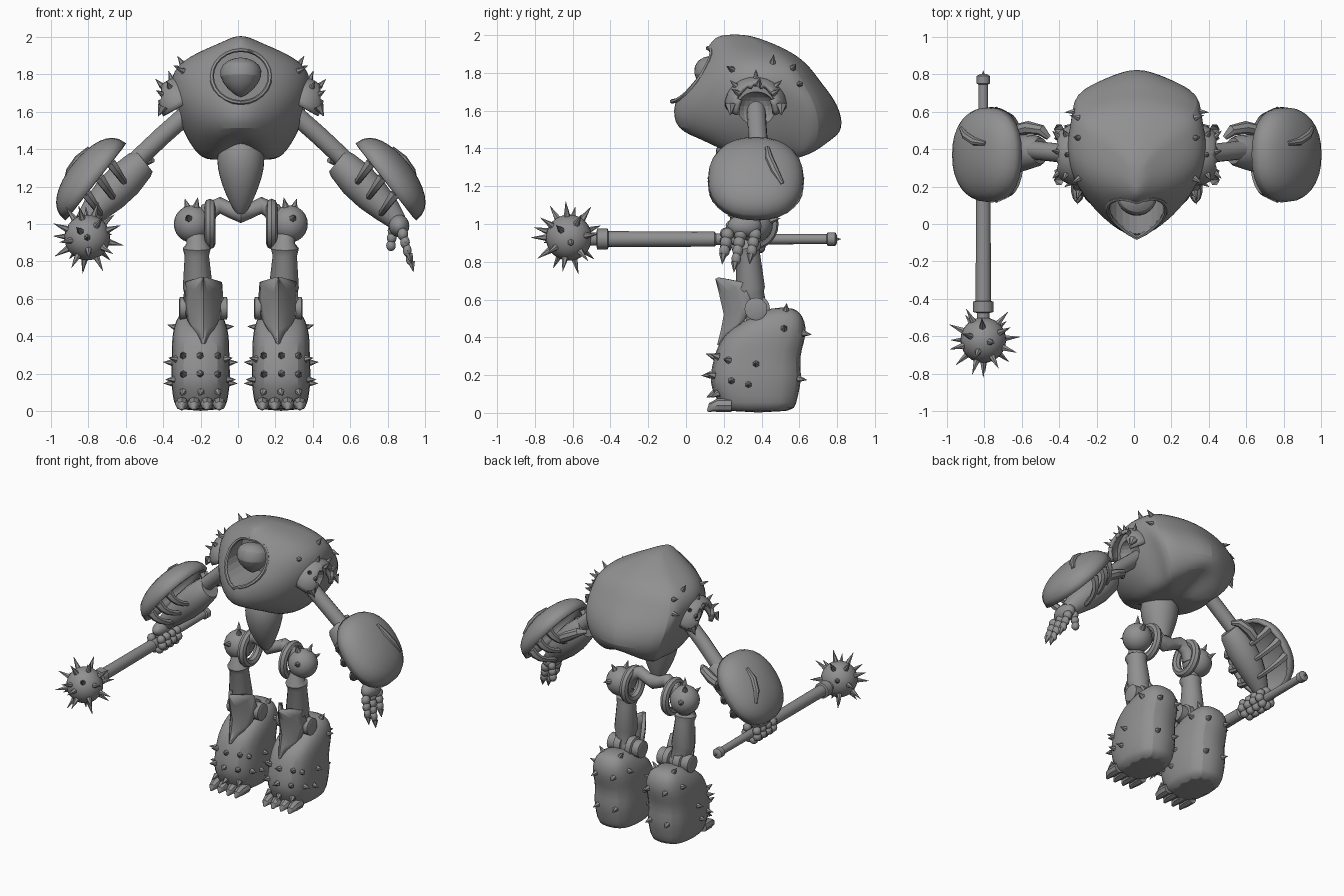
import bpy, bmesh, math
from mathutils import Vector as V, Matrix
from mathutils.bvhtree import BVHTree

if "Cube" in bpy.data.objects:
    bpy.data.objects.remove(bpy.data.objects["Cube"])

grey = bpy.data.materials.new("stone_grey")
grey.diffuse_color = (0.28, 0.28, 0.28, 1)
grey.use_nodes = True
grey.node_tree.nodes["Principled BSDF"].inputs["Base Color"].default_value = grey.diffuse_color
CENTRE_X = 0.015
new = bmesh.new


def make(name, bm, mirror=False, subsurf=0, solid=0):
    bmesh.ops.recalc_face_normals(bm, faces=bm.faces)
    me = bpy.data.meshes.new(name)
    bm.to_mesh(me)
    me.materials.append(grey)
    ob = bpy.data.objects.new(name, me)
    bpy.context.collection.objects.link(ob)
    ob.location.x = CENTRE_X
    if solid:
        m = ob.modifiers.new("thickness", 'SOLIDIFY')
        m.thickness, m.offset = solid, -1
    if subsurf:
        m = ob.modifiers.new("smooth", 'SUBSURF')
        m.levels = m.render_levels = subsurf
    if mirror:
        ob.modifiers.new("mirror", 'MIRROR')
    return ob


def loft(bm, rings, closed=False):
    rs = [[bm.verts.new(p) for p in r] for r in rings]
    n = len(rs[0])
    for a, b in list(zip(rs, rs[1:])) + ([(rs[-1], rs[0])] if closed else []):
        for i in range(n):
            j = (i + 1) % n
            bm.faces.new((a[i], a[j], b[j], b[i]))
    if not closed:
        bm.faces.new(rs[0])
        bm.faces.new(rs[-1])
    return bm


def tube(bm, pts, radii, ref=(0, 1, 0), seg=12, closed=False):
    pts, n, rings = [V(p) for p in pts], len(pts), []
    for i, p in enumerate(pts):
        a = pts[(i - 1) % n] if closed else pts[max(i - 1, 0)]
        b = pts[(i + 1) % n] if closed else pts[min(i + 1, n - 1)]
        t = (b - a).normalized()
        u = V(ref).cross(t).normalized()
        w = t.cross(u)
        r = radii[i] if isinstance(radii, (list, tuple)) else radii
        rings.append([p + r * (math.cos(k * math.tau / seg) * u + math.sin(k * math.tau / seg) * w)
                      for k in range(seg)])
    return loft(bm, rings, closed)


def ball(bm, c, r, u=20, v=12):
    r = r if isinstance(r, tuple) else (r, r, r)
    bmesh.ops.create_uvsphere(bm, u_segments=u, v_segments=v, radius=1,
                              matrix=Matrix.Translation(c) @ Matrix.Diagonal((*r, 1)))
    return bm


def spike(bm, base, d, length=0.05, r=0.018):
    d = V(d).normalized()
    m = Matrix.Translation(V(base) + d * (length / 2 - 0.01)) @ d.to_track_quat('Z', 'Y').to_matrix().to_4x4()
    bmesh.ops.create_cone(bm, segments=6, radius1=r, radius2=0.001, depth=length, matrix=m)


def power(c, e):
    return math.copysign(abs(c) ** e, c)


def dome(c, axis, long, rl, rs, depth, square=1.0, blunt=1.0, notch=False):
    bm = new()
    bmesh.ops.create_uvsphere(bm, u_segments=28, v_segments=16, radius=1)
    bmesh.ops.delete(bm, geom=[v for v in bm.verts if v.co.z < -0.02
                               or (notch and v.co.x > .35 and abs(v.co.y) < .5)], context='VERTS')
    for v in bm.verts:
        r = math.hypot(v.co.x, v.co.y)
        if r > 1e-4:
            v.co.x, v.co.y = r * power(v.co.x / r, square), r * power(v.co.y / r, square)
        v.co.z = power(v.co.z, blunt)
    cols = Matrix((V(long) * rl, V((0, rs, 0)), V(axis) * depth)).transposed()
    bmesh.ops.transform(bm, matrix=Matrix.Translation(c) @ cols.to_4x4(), verts=bm.verts)
    return bm


def surface(bm):
    bmesh.ops.recalc_face_normals(bm, faces=bm.faces)
    bm.normal_update()
    return BVHTree.FromBMesh(bm)


def spikes_on(bm, tree, rays, length, r):
    for o, d in rays:
        p, n, *_ = tree.ray_cast(V(o), V(d))
        if p:
            spike(bm, p, n if n.dot(V(d)) < 0 else -n, length, r)


# Body: heart-shaped sections (z, half width, front y, back y), notched behind the arms lower down
front = [(0, -.02), (.38, .06), (.74, .2), (.99, .39), (1.05, .58)]
low = front + [(.91, .76), (1.04, .88), (.5, .97), (0, 1.04)]
high = front + [(1.0, .74), (.92, .88), (.5, .97), (0, 1.02)]
rows = [(1.325, .17, .19, .65), (1.385, .24, .1, .75), (1.5, .305, -.07, .825), (1.64, .355, -.075, .79),
        (1.75, .365, -.01, .71), (1.84, .34, .05, .65), (1.91, .24, .1, .56), (1.965, .11, .13, .44),
        (2.005, .03, .18, .32)]
rings = []
for z, hw, y0, y1 in rows:
    half = low if z < 1.7 else high
    lift = .13 if z < 1.35 else .07 if z < 1.4 else 0
    rings.append([V((u * hw, y0 + (y1 - y0) * v, z + lift * max(0, 1 - abs(u * hw) / .13)))
                  for u, v in half + [(-u, v) for u, v in half[-2:0:-1]]])
bm = loft(new(), rings)
body_tree = surface(bm)
body = make("body_shell", bm, subsurf=2)

# Face opening and shoulder recesses, the face rim and the head inside
ang = [i * math.tau / 24 for i in range(24)]
cut = loft(new(), [[V((.155 * math.cos(a), y, 1.79 + .14 * math.sin(a))) for a in ang] for y in (-.4, .24)])
for s in (1, -1):
    ball(cut, (s * .37, .37, 1.6), (.09, .11, .1))
cutter = make("opening_cutter", cut)
cutter.hide_render = True
cutter.hide_viewport = True
mod = body.modifiers.new("openings", 'BOOLEAN')
mod.operation, mod.object, mod.solver = 'DIFFERENCE', cutter, 'EXACT'
rim = []
for a in ang:
    x, z = .156 * math.cos(a), 1.79 + .141 * math.sin(a)
    hit = body_tree.ray_cast(V((x, -1, z)), V((0, 1, 0)))[0]
    rim.append(V((x, hit.y + .012 if hit else .15, z)))
make("face_rim", tube(new(), rim, .012, seg=6, closed=True))
make("head", tube(new(), [(0, .15, 1.675), (0, .15, 1.72), (0, .15, 1.79), (0, .16, 1.85), (0, .17, 1.885)],
                  [.01, .075, .12, .11, .04], seg=16), subsurf=1)

# Spikes on the flanks of the body
bm = new()
spikes_on(bm, body_tree, [((1, y, z), (-1, 0, 0)) for y, z in
                          ((.24, 1.82), (.46, 1.86), (.57, 1.83), (.6, 1.74))], .055, .018)
make("body_spikes", bm, mirror=True)

# Abdomen and pelvis
make("abdomen", tube(new(), [(0, .3, 1.55), (0, .29, 1.46), (0, .28, 1.39), (0, .28, 1.3), (0, .285, 1.2),
                             (0, .3, 1.11), (0, .31, 1.045)],
                     [.07, .1, .13, .13, .1, .06, .02], seg=16), subsurf=1)
make("pelvis", tube(new(), [(-.2, .36, .99), (-.17, .36, 1.07), (-.11, .35, 1.1), (-.05, .35, 1.07), (0, .34, 1.06),
                            (.05, .35, 1.07), (.11, .35, 1.1), (.17, .36, 1.07), (.2, .36, .99)],
                    [.05, .05, .045, .04, .055, .04, .045, .05, .05]))

# Shoulders: arched pad and spikes
sa = V((.5, 0, .866))
sl = V((.866, 0, -.5))
pad_c = V((.32, .37, 1.63))
make("shoulder_pad", dome(pad_c, sa, sl, .14, .165, .155, notch=True), mirror=True, solid=.025)
bm = new()
for a, w in ((.25, .1), (.4, .6), (.4, -.6), (0, .65), (0, -.65), (-.2, .0)):
    h = math.sqrt(max(0, 1 - a * a - w * w))
    d = sl * .14 * a + V((0, .165 * w, 0)) + sa * .155 * h
    spike(bm, pad_c + d, d, .055)
for y in (.235, .505):
    spike(bm, (.42, y, 1.62), (.5, 0, -1), .06, .03)
make("shoulder_spikes", bm, mirror=True)

# Arms
make("upper_arm", tube(new(), [(.25, .37, 1.62), (.42, .38, 1.47), (.6, .4, 1.3)], .05, seg=16), mirror=True)
make("forearm", tube(new(), [(.515, .39, 1.335), (.54, .39, 1.315), (.62, .38, 1.235), (.7, .37, 1.155),
                             (.78, .35, 1.075), (.84, .33, 1.01)], [.07, .085, .1, .095, .075, .05], seg=16), mirror=True)
make("elbow_flange", tube(new(), [(.47, .46, 1.34), (.51, .5, 1.34), (.58, .515, 1.3), (.66, .5, 1.25)],
                          [.014, .03, .035, .03], ref=(0, 0, 1), seg=8), mirror=True)

# Arm shields with a strap outside and ribs inside
sc, sd, sn = V((.775, .37, 1.225)), V((.618, 0, -.786)), V((.786, 0, .618))
make("arm_shield", dome(sc, sn, sd, .262, .255, .155, .88, .78), mirror=True, solid=.025)
strap = []
for l, w in ((-.12, .06), (-.04, .07), (.04, .1), (.11, .14)):
    h = max(0, 1 - (l / .262) ** 2 - (w / .255) ** 2) ** .39
    strap.append(sc + sd * l + V((0, w, 0)) + sn * (.155 * h))
make("shield_strap", tube(new(), strap, [.012, .022, .022, .012], ref=sn, seg=8), mirror=True)
bm = new()
for l in (-.13, -.03, .08):
    w0 = .23 * math.sqrt(1 - (l / .262) ** 2)
    steps = [i * math.pi / 10 for i in range(11)]
    arc = [sc + sd * (l + .04 * math.sin(a)) + V((0, w0 * math.cos(a), 0)) - sn * .13 * math.sin(a) for a in steps]
    tube(bm, arc, [.03 - .014 * math.sin(a) for a in steps], ref=sd, seg=6)
make("shield_ribs", bm, mirror=True)

# Open hand with thick jointed fingers
bm = ball(new(), (.845, .31, .99), (.055, .09, .06))
for y, n in ((.22, 3), (.29, 4), (.365, 3)):
    for k in range(n):
        ball(bm, (.865 + .012 * k, y - .008 * k, .945 - .043 * k), (.03 - .003 * k, .034 - .003 * k, .034), 10, 8)
    spike(bm, (.865 + .012 * n, y - .008 * n, .96 - .043 * n), (.2, -.1, -1), .055, .022)
for k in range(3):
    ball(bm, (.81 - .004 * k, .37, .965 - .04 * k), (.027, .027, .03), 10, 8)
make("open_hand", bm)

# Gripping hand around the mace handle
MX, MZ = -.82, .92
bm = ball(new(), (-.84, .31, .99), (.05, .1, .05))
for y in (.21, .27, .33, .39):
    for a in range(-40, 220, 50):
        t = math.radians(a)
        ball(bm, (MX + .048 * math.cos(t), y, MZ - .048 * math.sin(t)), .03, 10, 8)
make("grip_hand", bm)

# Mace: handle, collar, pommel, spiked ball
prof = [(.8, .02), (.79, .036), (.75, .036), (.745, .026), (.16, .03), (.15, .04), (-.41, .042), (-.415, .055),
        (-.47, .055), (-.475, .035), (-.56, .035)]
bm = tube(new(), [(MX, y, MZ) for y, r in prof], [r for y, r in prof], ref=(1, 0, 0), seg=14)
spike(bm, (MX, .8, MZ), (0, 1, 0), .03, .012)
make("mace_handle", bm)
bc = V((MX, -.62, MZ + .008))
make("mace_ball", ball(new(), bc, .122, 24, 16))
bm = new()
for i in range(25):
    y = -1 + 2 * i / 24
    r, a = math.sqrt(1 - y * y), i * 2.39996
    if y < .9:
        d = V((r * math.cos(a), y, r * math.sin(a)))
        spike(bm, bc + d * .12, d, .09, .02)
make("mace_spikes", bm)

# Hips
make("hip_ball", ball(new(), (.258, .36, 1.0), .1), mirror=True)
ring = [(.165, .36 + .1 * math.cos(a), 1.0 + .105 * math.sin(a)) for a in ang]
make("hip_ring", tube(new(), ring, .03, ref=(1, 0, 0), seg=8, closed=True), mirror=True)
bm = new()
for d in ((-.2, -.3, 1), (.3, .4, 1), (.2, -.9, .3), (.3, .9, .2)):
    spike(bm, V((.258, .36, 1.0)) + V(d).normalized() * .1, d, .06, .022)
make("hip_spikes", bm, mirror=True)

# Thighs and knees
make("thigh", tube(new(), [(.245, .35, .98), (.235, .32, .9), (.235, .32, .87), (.235, .33, .83), (.23, .34, .66),
                           (.23, .345, .63), (.21, .38, .5)], [.05, .055, .075, .065, .08, .07, .06], seg=14), mirror=True)
steps = [(.07, .045), (.075, .06), (.125, .06), (.13, .075), (.17, .075), (.175, .055), (.21, .055), (.215, .075),
         (.265, .075), (.27, .06), (.325, .06), (.33, .045)]
make("knee_joint", tube(new(), [(x, .37, .55) for x, r in steps], [r for x, r in steps], seg=16), mirror=True)
bm = new()
grid = []
for z, hw, y in ((.71, .012, .155), (.63, .1, .175), (.52, .108, .2), (.44, .09, .185), (.36, .02, .165)):
    grid.append([bm.verts.new((.2 + hw * t, y + 1.3 * hw * abs(t) ** 1.4, z + .06 * t * t * hw / .1))
                 for t in [k / 4 for k in range(-4, 5)]])
for a, b in zip(grid, grid[1:]):
    for i in range(8):
        bm.faces.new((a[i], a[i + 1], b[i + 1], b[i]))
make("knee_guard", bm, mirror=True, solid=.025)

# Shin boots (z, half width, front y, back y), toes and spikes
rings = []
for z, hw, y0, y1 in ((0, .13, .19, .575), (.05, .148, .17, .59), (.13, .16, .125, .61), (.2, .163, .12, .62),
                      (.29, .158, .14, .605), (.38, .158, .17, .635), (.45, .148, .23, .645), (.52, .12, .37, .62),
                      (.56, .06, .45, .57)):
    rings.append([V((.215 + hw * power(math.cos(a), .7), (y0 + y1) / 2 + (y1 - y0) / 2 * power(math.sin(a), .7), z))
                  for a in ang[::2]])
bm = loft(new(), rings)
tree = surface(bm)
make("shin_boot", bm, mirror=True, subsurf=1)
bm = new()
for x in (.115, .18, .25, .315):
    tube(bm, [(x, .24, .04), (x, .17, .04), (x, .135, .03), (x, .115, .008)], [.036, .036, .026, .006], ref=(1, 0, 0), seg=8)
make("toes", bm, mirror=True)
rays = [((x, -1, z), (0, 1, 0)) for x in (.12, .215, .31) for z in (.1, .2, .3)]
rays += [((x, 2, z), (0, -1, 0)) for x in (.14, .28) for z in (.18, .42)]
rays += [((1 if s > 0 else 0, y, z), (-s, 0, 0)) for s in (1, -1)
         for y, z in ((.22, .28), (.33, .15), (.37, .26), (.24, .17), (.52, .45))]
rays += [((x, .53, 1), (0, 0, -1)) for x in (.14, .29)]
bm = new()
spikes_on(bm, tree, rays, .05, .02)
make("boot_spikes", bm, mirror=True)

# Smooth shading with sharp edges kept
bpy.ops.object.select_all(action='DESELECT')
for ob in bpy.data.objects:
    if ob != cutter:
        ob.select_set(True)
bpy.context.view_layer.objects.active = body
bpy.ops.object.shade_smooth_by_angle(angle=math.radians(40))
